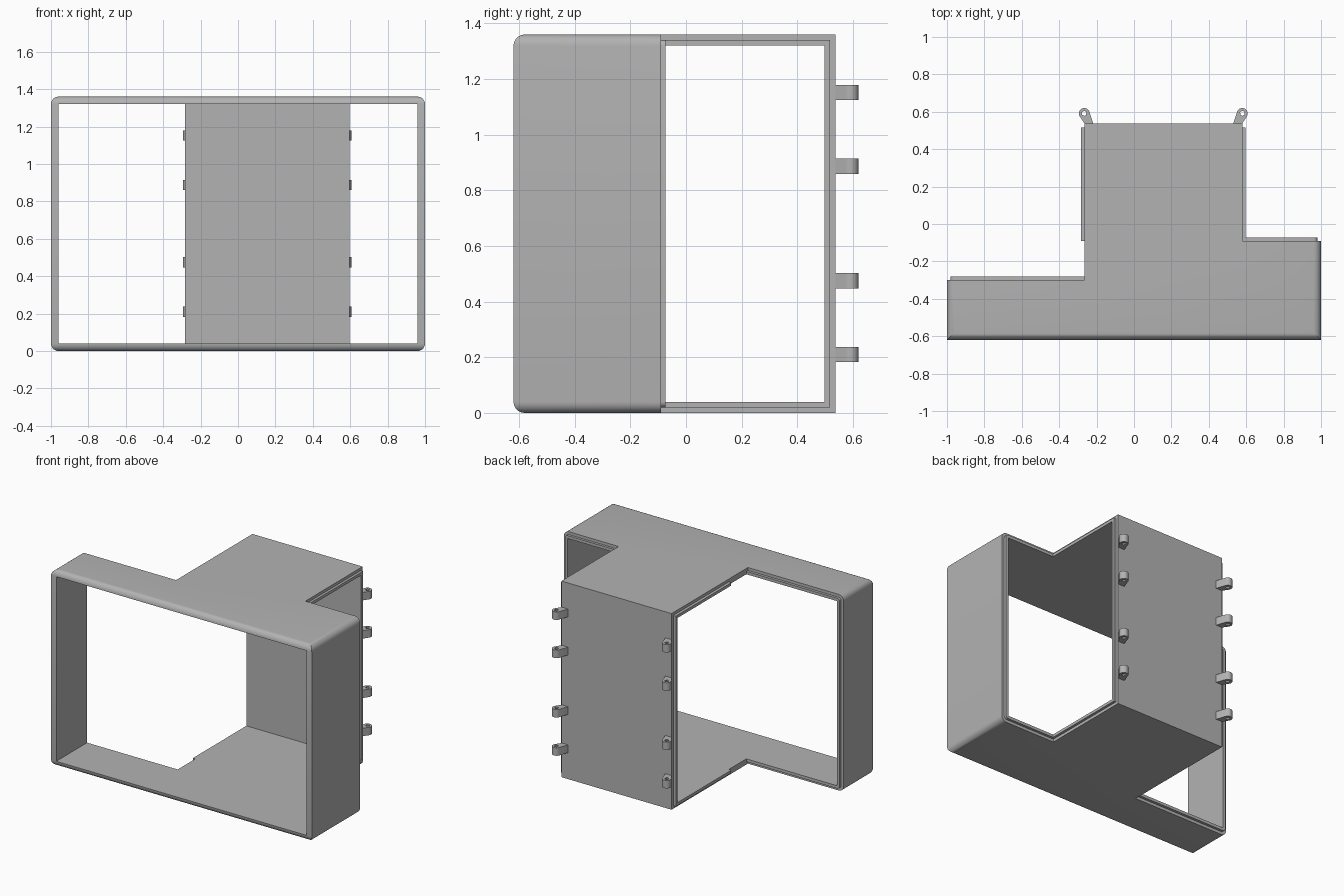
import bpy, bmesh, math

if "Cube" in bpy.data.objects:
    bpy.data.objects.remove(bpy.data.objects["Cube"])

H = 1.36       # overall height
WALL = 0.04    # shell thickness
STEP = 0.02    # rim setback

grey = bpy.data.materials.new("plain_grey")
grey.use_nodes = True
grey.diffuse_color = (0.45, 0.45, 0.45, 1)
grey.node_tree.nodes["Principled BSDF"].inputs["Base Color"].default_value = (0.45, 0.45, 0.45, 1)


def finish(name, bm):
    bmesh.ops.recalc_face_normals(bm, faces=bm.faces[:])
    mesh = bpy.data.meshes.new(name)
    bm.to_mesh(mesh)
    bm.free()
    mesh.materials.append(grey)
    obj = bpy.data.objects.new(name, mesh)
    bpy.context.collection.objects.link(obj)
    return obj


def select(obj):
    bpy.ops.object.select_all(action='DESELECT')
    obj.select_set(True)
    bpy.context.view_layer.objects.active = obj


def prism(name, plan, z0, z1, round_x=None, radius=0.0):
    """Extrude a plan upward; round the long edges lying at |x| = round_x."""
    bm = bmesh.new()
    base = bm.faces.new([bm.verts.new((x, y, z0)) for x, y in plan])
    top = bmesh.ops.extrude_face_region(bm, geom=[base])["geom"]
    for v in top:
        if isinstance(v, bmesh.types.BMVert):
            v.co.z = z1
    if round_x:
        edges = [e for e in bm.edges
                 if all(abs(abs(v.co.x) - round_x) < 1e-4 for v in e.verts)
                 and abs(e.verts[0].co.z - e.verts[1].co.z) < 1e-4]
        bmesh.ops.bevel(bm, geom=edges, offset=radius, segments=6,
                        profile=0.5, affect='EDGES')
    return finish(name, bm)


def cut(obj, cutter):
    mod = obj.modifiers.new("cut", 'BOOLEAN')
    mod.operation = 'DIFFERENCE'
    mod.solver = 'EXACT'
    mod.object = cutter
    select(obj)
    bpy.ops.object.modifier_apply(modifier=mod.name)


def smooth(obj):
    select(obj)
    bpy.ops.object.shade_smooth_by_angle(angle=math.radians(30))


def rect(x0, x1, y0, y1):
    return [(x0, y0), (x1, y0), (x1, y1), (x0, y1)]


# Cavity cutter, running out through the front, side and rear openings
cavity = prism("cavity_cutter",
               [(-0.96, -0.8), (0.96, -0.8), (0.96, 0.1), (0.7, 0.1),
                (0.7, 0.497), (-0.4, 0.497), (-0.4, -0.2), (-0.96, -0.2)],
               WALL, H - WALL)

# Round recess cutter for the rear wall
bm = bmesh.new()
bmesh.ops.create_cone(bm, cap_ends=True, segments=64, radius1=0.215,
                      radius2=0.215, depth=0.1)
for v in bm.verts:
    x, y, z = v.co
    v.co = (0.26 + x, 0.567 + z, H / 2 + y)
disc = finish("recess_cutter", bm)

# Stepped T-shaped housing
housing = prism("housing",
                [(-1, -0.62), (1, -0.62), (1, -0.09), (0.58, -0.09),
                 (0.58, 0.537), (-0.265, 0.537), (-0.265, -0.30), (-1, -0.30)],
                0, H, 1.0, WALL)
cut(housing, cavity)
cut(housing, disc)
smooth(housing)

# Thin locating rims around the openings
rims = {
    "right_opening_rim": [(0.58, -0.09), (0.98, -0.09), (0.98, -0.073),
                          (0.597, -0.073), (0.597, 0.517), (0.58, 0.517)],
    "left_rear_rim": rect(-0.98, -0.265, -0.30, -0.282),
    "left_side_rim": rect(-0.284, -0.265, -0.09, 0.517),
}
for name, plan in rims.items():
    rim = prism(name, plan, STEP, H - STEP, 0.98, STEP)
    cut(rim, cavity)
    smooth(rim)

for helper in (cavity, disc):
    bpy.data.objects.remove(helper)


# Hinge lugs with a vertical pin hole
def hinge_lug(name, cx, inward, z, height=0.055):
    cy, r, hole = 0.591, 0.029, 0.013
    outer = [(r * math.cos(a), r * math.sin(a))
             for a in (math.radians(25 + 190 * i / 16) for i in range(17))]
    outer += [(0.004, -0.058), (0.05, -0.058)]
    bm = bmesh.new()
    rings = []
    for zz in (z - height / 2, z + height / 2):
        for scale in (False, True):
            ring = []
            for x, y in outer:
                k = hole / math.hypot(x, y) if scale else 1
                ring.append(bm.verts.new((cx + inward * x * k, cy + y * k, zz)))
            rings.append(ring)
    low, low_hole, high, high_hole = rings
    n = len(outer)
    for a, b in ((low, low_hole), (high, high_hole), (low, high), (low_hole, high_hole)):
        for i in range(n):
            j = (i + 1) % n
            bm.faces.new((a[i], a[j], b[j], b[i]))
    smooth(finish(name, bm))


for side, cx, inward in (("right", -0.266, 1), ("left", 0.579, -1)):
    for i, z in enumerate((0.21, 0.475, 0.887, 1.152)):
        hinge_lug(f"hinge_lug_{side}_{i + 1}", cx, inward, z)
